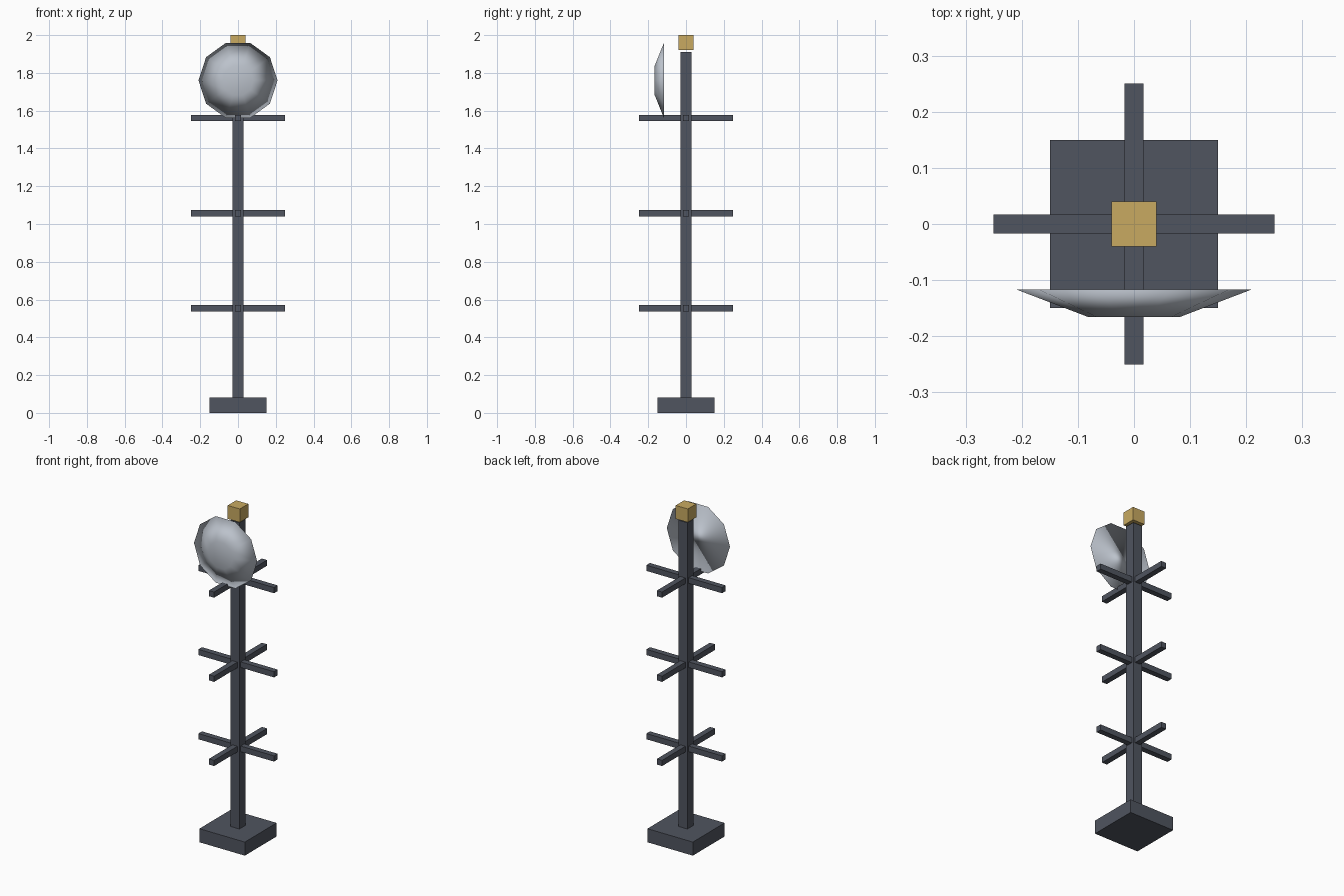
import bpy, bmesh, math
from mathutils import Matrix

if "Cube" in bpy.data.objects:
    bpy.data.objects.remove(bpy.data.objects["Cube"])


def material(name, rgb):
    m = bpy.data.materials.new(name)
    m.diffuse_color = (*rgb, 1)
    m.use_nodes = True
    m.node_tree.nodes["Principled BSDF"].inputs["Base Color"].default_value = m.diffuse_color
    return m


DARK = material("dark slate", (0.08, 0.09, 0.115))
GOLD = material("dull gold", (0.58, 0.40, 0.12))
GREY = material("pale grey", (0.50, 0.54, 0.60))


def finish(bm, name, mat, smooth=False):
    bmesh.ops.recalc_face_normals(bm, faces=bm.faces)
    for f in bm.faces:
        f.smooth = smooth
    mesh = bpy.data.meshes.new(name)
    bm.to_mesh(mesh)
    bm.free()
    mesh.materials.append(mat)
    obj = bpy.data.objects.new(name, mesh)
    bpy.context.collection.objects.link(obj)
    return obj


def box(name, size, z0, z1, mat):
    """Box centred on the mast axis, from z0 to z1."""
    bm = bmesh.new()
    bmesh.ops.create_cube(bm, size=1, matrix=Matrix.Translation((0, 0, (z0 + z1) / 2))
                          @ Matrix.Diagonal((size[0], size[1], z1 - z0, 1)))
    return finish(bm, name, mat)


# Base, mast and top beacon
box("base", (0.30, 0.30), 0, 0.081, DARK)
box("mast", (0.06, 0.06), 0.081, 1.911, DARK)
box("beacon", (0.08, 0.08), 1.92, 2.0, GOLD)

# Three levels of crossed arms
for i in range(3):
    z = 0.555 + 0.503 * i
    box(f"arm_x_{i + 1}", (0.50, 0.034), z - 0.017, z + 0.017, DARK)
    box(f"arm_y_{i + 1}", (0.034, 0.50), z - 0.017, z + 0.017, DARK)

# Ten-sided smooth dish: wide flat rim at the back, small disc at the front
SIDES = 10
bm = bmesh.new()
rings = []
for radius, y in ((0.209, -0.117), (0.081, -0.166)):
    ring = []
    for k in range(SIDES):
        a = math.tau * k / SIDES
        ring.append(bm.verts.new((radius * math.cos(a), y, 1.76 + radius * math.sin(a))))
    rings.append(ring)
    bm.faces.new(ring)
for k in range(SIDES):
    n = (k + 1) % SIDES
    bm.faces.new((rings[0][k], rings[0][n], rings[1][n], rings[1][k]))
finish(bm, "dish", GREY, smooth=True)
